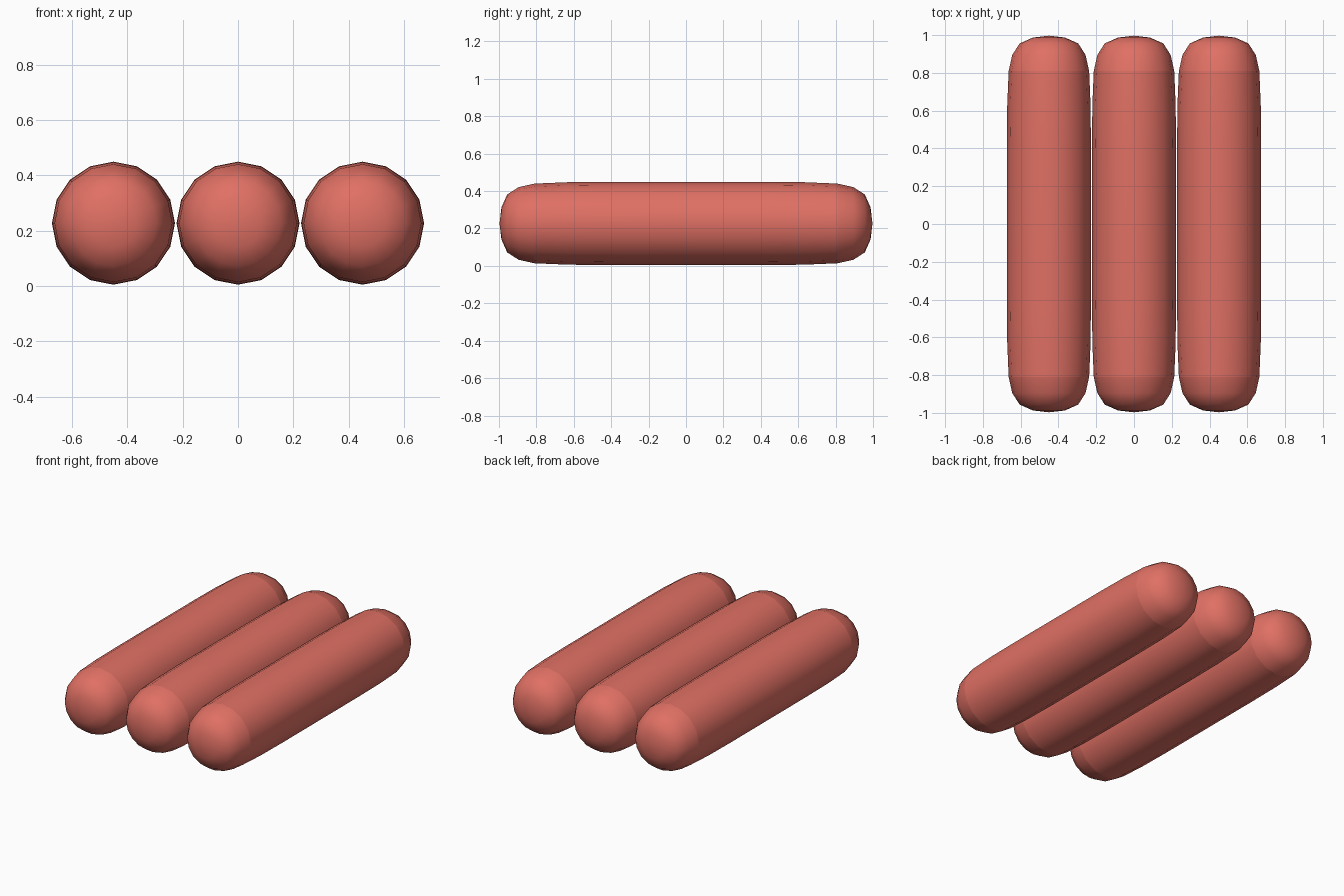
import bpy, bmesh, math

if "Cube" in bpy.data.objects:
    bpy.data.objects.remove(bpy.data.objects["Cube"])

SIDES = 16
CENTRE_Z = 0.227
SPACING = 0.4505

# Half profile of a sausage: (radius, distance from the middle)
HALF = [(0.085, 0.987), (0.155, 0.956), (0.194, 0.895),
        (0.213, 0.81), (0.2205, 0.63), (0.2225, 0.4)]
PROFILE = [(r, -y) for r, y in HALF] + [(r, y) for r, y in reversed(HALF)]
TIP = 0.997
SEAMS = (3, len(PROFILE) - 4)   # rings where the end caps meet the body

skin = bpy.data.materials.new("sausage_red")
skin.diffuse_color = (0.745, 0.162, 0.127, 1)
skin.use_nodes = True
skin.node_tree.nodes["Principled BSDF"].inputs["Base Color"].default_value = skin.diffuse_color


def sausage(name, x):
    bm = bmesh.new()
    rings = []
    for r, y in PROFILE:
        rings.append([bm.verts.new((r * math.sin(2 * math.pi * i / SIDES), y,
                                    r * math.cos(2 * math.pi * i / SIDES)))
                      for i in range(SIDES)])
    tips = [bm.verts.new((0, s * TIP, 0)) for s in (-1, 1)]
    for i in range(SIDES):
        j = (i + 1) % SIDES
        for a, b in zip(rings, rings[1:]):
            bm.faces.new((a[i], a[j], b[j], b[i]))
        bm.faces.new((tips[0], rings[0][j], rings[0][i]))
        bm.faces.new((tips[1], rings[-1][i], rings[-1][j]))
        # Crisp shading line around each cap
        for k in SEAMS:
            bm.edges.get((rings[k][i], rings[k][j])).smooth = False
    bmesh.ops.recalc_face_normals(bm, faces=bm.faces)
    for f in bm.faces:
        f.smooth = True
    mesh = bpy.data.meshes.new(name)
    bm.to_mesh(mesh)
    bm.free()
    mesh.materials.append(skin)
    ob = bpy.data.objects.new(name, mesh)
    ob.location = (x, 0, CENTRE_Z)
    bpy.context.collection.objects.link(ob)


# Three sausages side by side
for name, k in (("left_sausage", -1), ("middle_sausage", 0), ("right_sausage", 1)):
    sausage(name, k * SPACING)
